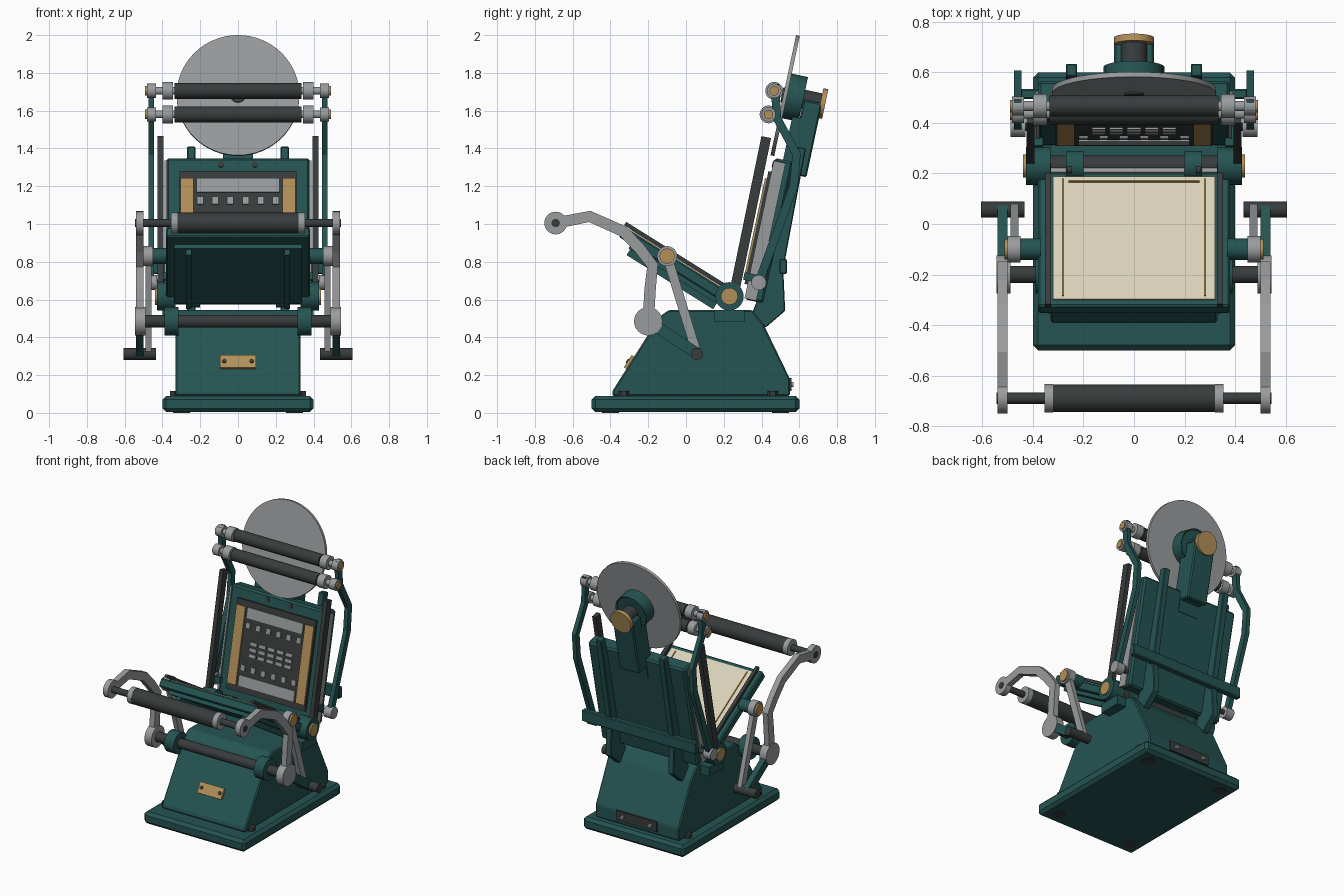
import bpy, bmesh, math
from mathutils import Matrix, Vector

cube = bpy.data.objects.get("Cube")
if cube:
    bpy.data.objects.remove(cube, do_unlink=True)


def material(name, *rgb):
    m = bpy.data.materials.new(name)
    m.use_nodes = True
    m.diffuse_color = (*rgb, 1)
    m.node_tree.nodes["Principled BSDF"].inputs["Base Color"].default_value = (*rgb, 1)
    return m


GREEN = material("dark green enamel", .018, .088, .084)
DARK = material("blackened iron", .04, .045, .045)
STEEL = material("steel", .32, .33, .34)
BRASS = material("brass", .45, .28, .10)
CREAM = material("cream paper", .69, .64, .49)
IDENT = Matrix.Identity(4)


def frame(y, z, degrees):
    return Matrix.Translation((0, y, z)) @ Matrix.Rotation(math.radians(degrees), 4, 'X')


def finish(name, bm, mat, m=IDENT, bevel=0, smooth=False):
    if bevel:
        bmesh.ops.bevel(bm, geom=bm.edges[:], offset=bevel, segments=1, affect='EDGES')
    bmesh.ops.recalc_face_normals(bm, faces=bm.faces[:])
    bm.transform(m)
    me = bpy.data.meshes.new(name)
    bm.to_mesh(me)
    bm.free()
    me.materials.append(mat)
    if smooth:
        me.shade_smooth()
        me.set_sharp_from_angle(angle=.6)
    ob = bpy.data.objects.new(name, me)
    bpy.context.collection.objects.link(ob)
    return ob


def box(name, x, y, z, mat, m=IDENT, bevel=0):
    """x, y, z are (low, high) ranges in frame m."""
    bm = bmesh.new()
    bmesh.ops.create_cube(bm, size=1)
    for v in bm.verts:
        v.co = [r[0] if c < 0 else r[1] for c, r in zip(v.co, (x, y, z))]
    return finish(name, bm, mat, m, bevel)


def cyl(name, a, b, r, mat, m=IDENT, bevel=0, segments=32):
    a, b = Vector(a), Vector(b)
    bm = bmesh.new()
    bmesh.ops.create_cone(bm, cap_ends=True, segments=segments, radius1=r, radius2=r, depth=(b - a).length)
    turn = (b - a).to_track_quat('Z', 'Y').to_matrix().to_4x4()
    bm.transform(Matrix.Translation((a + b) / 2) @ turn)
    return finish(name, bm, mat, m, bevel, True)


def xcyl(name, x0, x1, y, z, r, mat):
    return cyl(name, (x0, y, z), (x1, y, z), r, mat)


def prism(name, outline, x0, x1, mat, bevel=0):
    """Extrude a side outline of (y, z) points across x."""
    bm = bmesh.new()
    f = bm.faces.new([bm.verts.new((x0, y, z)) for y, z in outline])
    new = bmesh.ops.extrude_face_region(bm, geom=[f])["geom"]
    for v in new:
        if isinstance(v, bmesh.types.BMVert):
            v.co.x = x1
    return finish(name, bm, mat, bevel=bevel)


def strip(name, path, width, x0, x1, mat):
    """Flat bar following a side path with mitred corners."""
    pts = [Vector(p) for p in path]
    left, right = [], []
    for i, p in enumerate(pts):
        d1 = (p - pts[max(i - 1, 0)]).normalized()
        d2 = (pts[min(i + 1, len(pts) - 1)] - p).normalized()
        d = (d1 + d2).normalized()
        n = Vector((-d.y, d.x)) * width / 2
        left.append(p + n)
        right.append(p - n)
    return prism(name, left + right[::-1], x0, x1, mat)


# Base and body
box("base", (-.4, .4), (-.5, .6), (.004, .09), GREEN, bevel=.02)
prism("body", [(-.39, .09), (-.39, .115), (-.14, .51), (-.09, .545), (.35, .545), (.41, .47),
               (.55, .18), (.55, .09)], -.33, .33, GREEN, .008)
slope = frame(-.29, .262, -32)
box("nameplate", (-.095, .095), (-.022, .01), (-.038, .038), BRASS, slope)
for x in (-.072, .072):
    cyl("nameplate_screw", (x, -.028, 0), (x, 0, 0), .012, DARK, slope, segments=16)
box("rear_plate", (-.16, .16), (.54, .558), (.115, .185), DARK)
for x in (-.11, .11):
    cyl("rear_plate_screw", (x, .55, .15), (x, .57, .15), .013, STEEL, segments=16)
for x in (-.3, .3):
    for y in (-.4, .5):
        cyl("foot_pad", (x, y, 0), (x, y, .01), .045, DARK)
    for y in (-.33, .46):
        cyl("base_bolt", (x * 1.12, y, .08), (x * 1.12, y, .115), .028, DARK, segments=6)

# Shafts across the body
xcyl("front_shaft", -.5, .5, -.2, .485, .034, DARK)
xcyl("hinge_shaft", -.42, .42, .23, .617, .042, DARK)
xcyl("roller_arm_shaft", -.47, .47, .385, .69, .016, DARK)

# Bed, leaning back
bed = frame(.34, .595, -12)
box("bed", (-.38, .38), (-.03, .07), (0, .765), GREEN, bed, .012)
box("chase", (-.31, .31), (-.048, -.02), (.08, .69), DARK, bed)
for x in (-.09, .09):
    cyl("bed_screw", (x, -.036, .73), (x, 0, .73), .016, DARK, bed, segments=16)
for z in (.12, .575):
    box("furniture", (-.22, .22), (-.056, -.04), (z, z + .075), STEEL, bed)
for z in (.225, .51):
    for i in range(6):
        x = -.2 + .08 * i
        box("quoin", (x - .017, x + .017), (-.056, -.04), (z, z + .04), STEEL, bed)
for i in range(5):
    x = -.14 + .07 * i
    for z in (.325, .365, .405):
        box("type_block", (x - .027, x + .027), (-.056, -.04), (z, z + .025), STEEL, bed)

# Ink disc, hub and bracket
ink = frame(.525, 1.68, -12)
cyl("ink_disc", (0, -.01, 0), (0, .01, 0), .325, STEEL, ink, segments=64)
cyl("disc_centre", (0, -.018, 0), (0, 0, 0), .04, DARK, ink)
cyl("disc_hub", (0, .008, 0), (0, .09, 0), .12, GREEN, ink, .008)
cyl("disc_spindle", (0, .08, 0), (0, .2, 0), .052, DARK, ink)
cyl("spindle_cap", (0, .19, 0), (0, .217, 0), .08, BRASS, ink)
box("disc_bracket", (-.08, .08), (.1, .2), (-.4, .0), GREEN, ink, .008)
box("bracket_stem", (-.08, .08), (.06, .12), (-.48, -.1), GREEN, ink)

# Rear crossbar
box("rear_crossbar", (-.45, .45), (.495, .535), (.735, .815), GREEN, bevel=.006)

# Platen, open towards the front
platen = frame(-.0475, .81, -32)
box("platen", (-.38, .38), (-.327, .327), (-.06, 0), GREEN, platen, .008)
box("platen_backing", (-.34, .34), (-.25, .3), (-.085, -.05), GREEN, platen)
box("paper", (-.32, .32), (-.298, .274), (0, .006), CREAM, platen)
box("top_guide", (-.26, .26), (.247, .255), (.004, .012), BRASS, platen)
box("paper_bail", (-.36, .36), (.29, .332), (-.005, .014), STEEL, platen)

# Ink rollers
for y, z in ((.467, 1.705), (.437, 1.58)):
    xcyl("ink_roller", -.335, .335, y, z, .042, DARK)
    xcyl("roller_axle", -.47, .47, y, z, .02, STEEL)

# Handle roller
xcyl("handle_rod", -.545, .545, -.69, 1.005, .022, DARK)
xcyl("handle_grip", -.32, .32, -.69, 1.005, .055, DARK)

# Paired parts on both sides
for s, side in ((-1, "right_"), (1, "left_")):
    def tube(name, a, b, y, z, r, mat):
        xcyl(side + name, s * a, s * b, y, z, r, mat)

    def bar(name, path, width, a, b, mat):
        strip(side + name, path, width, s * a, s * b, mat)

    def slab(name, a, b, y, z, mat, m=IDENT):
        box(side + name, sorted((s * a, s * b)), y, z, mat, m)

    # Bed side parts
    slab("bed_cheek", .375, .388, (-.032, .032), (.005, .75), STEEL, bed)
    slab("brass_furniture", .235, .305, (-.058, -.04), (.12, .65), BRASS, bed)
    bar("roller_rail", [(.262, .67), (.425, 1.46)], .052, .395, .425, DARK)
    slab("rail_bracket", .36, .41, (-.06, .02), (.1, .14), GREEN, bed)
    prism(side + "bed_rib", [(.35, .53), (.42, .45), (.525, .54), (.515, .76), (.635, 1.4),
                             (.585, 1.41), (.44, .75)], s * .225, s * .27, GREEN, .005)

    # Roller arm with its bearings
    bar("roller_arm", [(.47, 1.74), (.482, 1.56), (.585, 1.37), (.57, 1.2), (.385, .69)],
        .045, .445, .475, GREEN)
    tube("roller_arm_boss", .43, .49, .385, .69, .04, STEEL)
    for y, z in ((.467, 1.705), (.437, 1.58)):
        tube("roller_wheel", .345, .4, y, z, .047, STEEL)
        tube("roller_bearing", .435, .483, y, z, .038, STEEL)
        tube("roller_pin", .48, .492, y, z, .025, BRASS)

    # Platen hinge and fittings
    slab("hinge_block", .3, .4, (.15, .31), (.48, .545), GREEN)
    tube("hinge_boss", .33, .428, .23, .617, .075, GREEN)
    tube("hinge_cap", .42, .44, .23, .617, .045, BRASS)
    tube("hinge_knuckle", .2, .27, .23, .617, .06, GREEN)
    slab("platen_rib", .245, .275, (-.24, .3), (-.12, -.08), GREEN, platen)
    slab("gripper", .328, .352, (-.335, .33), (.008, .028), DARK, platen)
    slab("side_guide", .277, .285, (-.285, .26), (.004, .012), BRASS, platen)
    tube("bail_screw", .245, .265, .215, .67, .015, DARK)
    tube("platen_lug", .37, .46, -.1, .83, .042, GREEN)

    # Connecting link and crank
    tube("link_boss", .45, .5, -.1, .83, .053, STEEL)
    tube("link_cap", .495, .512, -.1, .83, .04, BRASS)
    bar("link", [(-.1, .83), (.057, .315)], .05, .457, .49, STEEL)
    bar("crank", [(-.2, .485), (.057, .315)], .06, .5, .54, GREEN)
    tube("crank_pin", .433, .605, .057, .312, .032, DARK)
    tube("front_bearing", .315, .39, -.2, .485, .075, GREEN)

    # Handle arm
    bar("handle_arm", [(-.69, 1.005), (-.51, 1.04), (-.33, .96), (-.245, .87), (-.177, .78),
                       (-.19, .655), (-.2, .485)], .06, .5, .54, STEEL)
    tube("handle_arm_hub", .49, .545, -.2, .485, .075, STEEL)
    tube("handle_arm_eye", .5, .54, -.69, 1.005, .06, STEEL)
    tube("grip_collar", .32, .355, -.69, 1.005, .056, STEEL)
